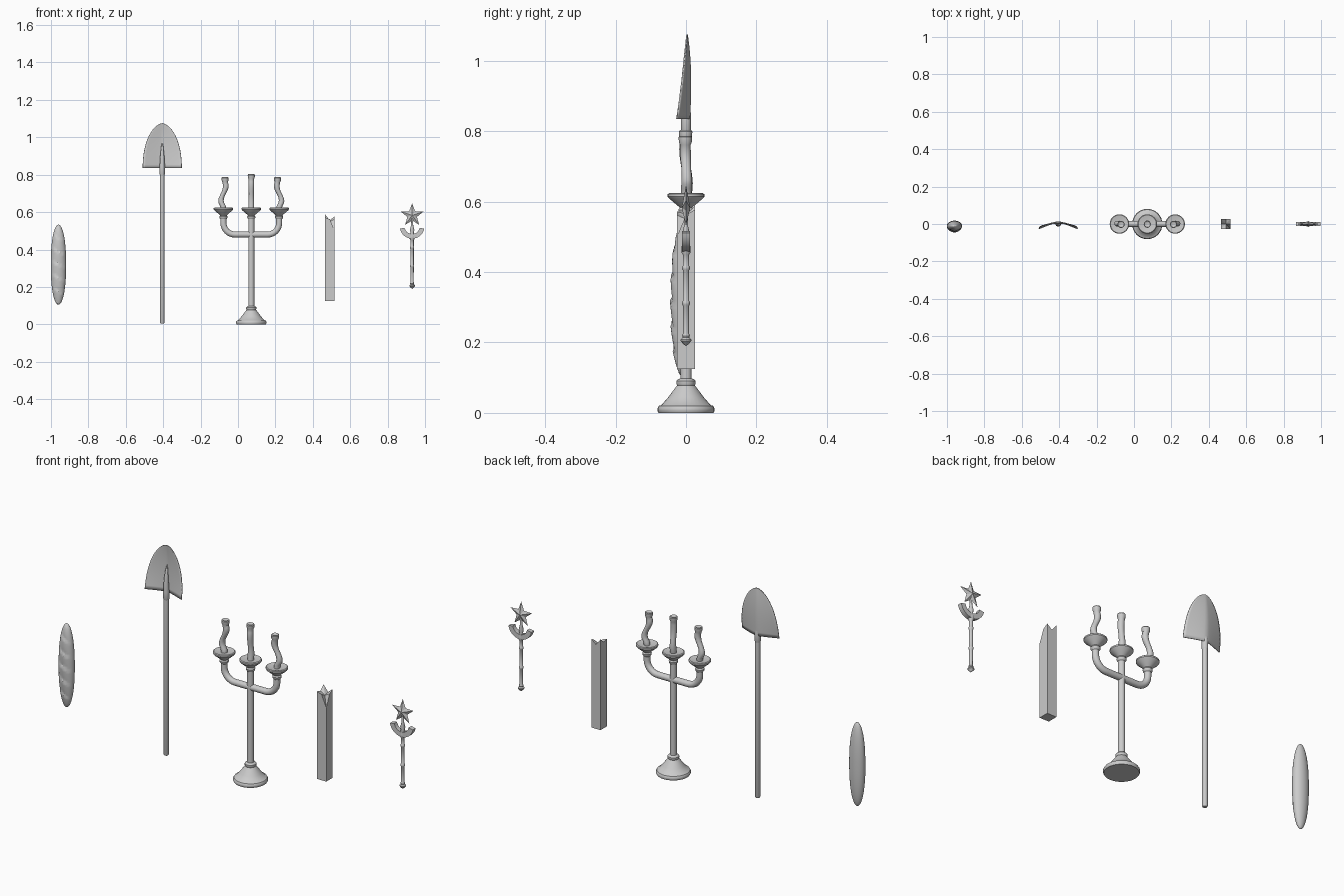
import bpy, bmesh
from math import sin, cos, pi
from mathutils import Vector

if "Cube" in bpy.data.objects:
    bpy.data.objects.remove(bpy.data.objects["Cube"])


def make(name, verts, faces, smooth=True):
    me = bpy.data.meshes.new(name)
    me.from_pydata([tuple(v) for v in verts], [], faces)
    bm = bmesh.new()
    bm.from_mesh(me)
    bmesh.ops.recalc_face_normals(bm, faces=bm.faces)
    bm.to_mesh(me)
    bm.free()
    ob = bpy.data.objects.new(name, me)
    bpy.context.collection.objects.link(ob)
    if smooth:
        bpy.ops.object.select_all(action='DESELECT')
        bpy.context.view_layer.objects.active = ob
        ob.select_set(True)
        bpy.ops.object.shade_smooth_by_angle(angle=0.6)
    return ob


def skin(name, rings, smooth=True):
    """Join equal rings of points into a capped tube."""
    n = len(rings[0])
    verts = [p for r in rings for p in r]
    faces = [(k*n+i, k*n+(i+1) % n, (k+1)*n+(i+1) % n, (k+1)*n+i)
             for k in range(len(rings)-1) for i in range(n)]
    faces += [tuple(range(n)), tuple(range((len(rings)-1)*n, len(rings)*n))]
    return make(name, verts, faces, smooth)


def lathe(name, x, profile, n=24):
    """Profile of (radius, z) or (radius, z, dx, dy) around a vertical axis."""
    rings = []
    for p in profile:
        r, z, dx, dy = (*p, 0, 0)[:4]
        rings.append([(x+dx+r*cos(2*pi*i/n), dy+r*sin(2*pi*i/n), z) for i in range(n)])
    return skin(name, rings)


def tube(name, path, r, n=16):
    """Round tube along a path in the xz plane."""
    rings = []
    for k, p in enumerate(path):
        t = (path[min(k+1, len(path)-1)] - path[max(k-1, 0)]).normalized()
        s = Vector((-t.z, 0, t.x))
        rings.append([p + s*r*cos(2*pi*i/n) + Vector((0, r*sin(2*pi*i/n), 0)) for i in range(n)])
    return skin(name, rings)


# Bread loaf with diagonal scored ridges on the front
rings = []
for k in range(65):
    t = -cos(pi*k/64)
    s = max(1-abs(t)**2.3, 0.0004)**0.5
    ring = []
    for i in range(32):
        a = 2*pi*i/32
        front = max(0, -sin(a))**1.5
        phase = (t*3.0 + 0.35*cos(a)) % 1.0
        bump = 0.008*front*(phase**0.7 - 0.3)*s
        ring.append((-0.96+0.041*s*cos(a), -0.011+(0.029*s+bump)*sin(a), 0.319+0.214*t))
    rings.append(ring)
skin("bread_loaf", rings)

# Shovel shaft and tapered socket
SX = -0.405
lathe("shovel_shaft", SX, [(0.010, 0.005), (0.0125, 0.01), (0.0125, 0.81)], 16)
lathe("shovel_socket", SX, [(0.0125, 0.80), (0.0145, 0.805), (0.0145, 0.84), (0.011, 0.90, 0, -0.001),
                            (0.006, 0.95, 0, 0.003), (0.001, 0.975, 0, 0.007)], 16)

# Shovel blade: curved sheet with a ridge
U, V = 16, 20
verts, faces = [], []
for j in range(V+1):
    v = sin(pi/2*j/V)
    w = max(0.104*(1-v**2.2)**0.58, 0.001)
    for i in range(U+1):
        u = 2*i/U-1
        c = 0.010+0.003*sin(pi*v)-0.007*v**4
        y = c-(0.036*(1-v)**1.2+0.016*v*(1-v**3))*abs(u)**1.2
        verts.append((SX+u*w, y, 0.835+0.24*v))
for j in range(V):
    for i in range(U):
        a = j*(U+1)+i
        faces.append((a, a+1, a+U+2, a+U+1))
blade = make("shovel_blade", verts, faces)
solid = blade.modifiers.new("thickness", 'SOLIDIFY')
solid.thickness = 0.004
solid.offset = 0

# Candelabra base, stem and arms
CX, ARM = 0.071, 0.149
lathe("candelabra_stem", CX, [
    (0.078, 0), (0.081, 0.006), (0.081, 0.013), (0.077, 0.02), (0.070, 0.022), (0.050, 0.045),
    (0.033, 0.068), (0.025, 0.078), (0.027, 0.082), (0.027, 0.091), (0.022, 0.096),
    (0.016, 0.098), (0.016, 0.58)], 32)
path = [Vector((CX+ARM, 0, 0.58))]
B = 0.062
path += [Vector((CX+ARM-B+B*cos(a), 0, 0.48+B-B*sin(a))) for a in [pi/2*k/8 for k in range(9)]]
path += [Vector((2*CX-p.x, 0, p.z)) for p in reversed(path)]
tube("candelabra_arms", path, 0.016)

# Cups and softened candles
for side, label in ((-1, "left"), (0, "middle"), (1, "right")):
    x = CX+side*ARM
    lathe("cup_"+label, x, [
        (0.016, 0.562), (0.021, 0.568), (0.022, 0.576), (0.018, 0.583), (0.022, 0.587),
        (0.048, 0.609), (0.052, 0.614), (0.052, 0.621), (0.048, 0.624), (0.018, 0.618)], 32)
    top = 0.787 if side else 0.803
    prof = []
    for k in range(13):
        t = k/12
        bend = side*0.013*sin(2*pi*(t**0.9-0.12)) * (-1 if t < 0.12 else 1) * min(1, t*4)
        prof.append((0.0145+0.001*sin(9*t), 0.612+(top-0.026-0.612)*t, bend,
                     0.004*sin(6*t) if side == 0 else 0.002*sin(5*t)))
    dx, dy = prof[-1][2:]
    prof += [(0.0185, top-0.017, dx, dy), (0.019, top-0.004, dx, dy), (0.016, top, dx, dy),
             (0.009, top-0.004, dx, dy)]
    lathe("candle_"+label, x, prof, 20)

# Broken wooden post: 3x3 jagged top
heights = [0.572, 0.562, 0.50,
           0.565, 0.55, 0.562,
           0.588, 0.556, 0.578]
bm = bmesh.new()
g = 0.026
pos = [(0.491+g*(i % 3-1), g*(i//3-1)) for i in range(9)]
tv = [bm.verts.new((x, y, z)) for (x, y), z in zip(pos, heights)]
bv = [bm.verts.new((x, y, 0.125)) for x, y in pos]
for a in (0, 1, 3, 4):
    for vs in (tv, bv):
        q = [vs[a], vs[a+1], vs[a+4], vs[a+3]]
        d = 1 if a in (1,) or a == 3 else 0
        bm.faces.new((q[d], q[d+1], q[d+2]))
        bm.faces.new((q[d+2], q[(d+3) % 4], q[d]))
loop = [0, 1, 2, 5, 8, 7, 6, 3]
for a, b in zip(loop, loop[1:]+loop[:1]):
    bm.faces.new((tv[a], tv[b], bv[b], bv[a]))
bmesh.ops.recalc_face_normals(bm, faces=bm.faces)
me = bpy.data.meshes.new("broken_post")
bm.to_mesh(me)
bm.free()
bpy.context.collection.objects.link(bpy.data.objects.new("broken_post", me))

# Wand handle
WX = 0.931
lathe("wand_shaft", WX, [
    (0.001, 0.19), (0.008, 0.196), (0.015, 0.204), (0.015, 0.209), (0.009, 0.214), (0.011, 0.219),
    (0.008, 0.228), (0.009, 0.305), (0.011, 0.308), (0.011, 0.315), (0.009, 0.318),
    (0.009, 0.405), (0.011, 0.408), (0.011, 0.415), (0.009, 0.418), (0.009, 0.45),
    (0.013, 0.456), (0.013, 0.47), (0.009, 0.49), (0.012, 0.505), (0.006, 0.53), (0.005, 0.58)], 12)

# Crescent under the star
rings = []
for k in range(17):
    a = pi*(1.06+0.88*k/16)
    rings.append([(WX+r*cos(a), y, 0.524+r*sin(a))
                  for r, y in ((0.066, -0.011), (0.066, 0.011), (0.041, 0.011), (0.041, -0.011))])
skin("wand_crescent", rings)

# Five-pointed faceted star
verts = [(WX, -0.012, 0.583), (WX, 0.012, 0.583)]
for i in range(10):
    r = 0.027 if i % 2 else 0.064
    verts.append((WX+r*sin(pi*i/5), 0, 0.583+r*cos(pi*i/5)))
faces = [(c, 2+i, 2+(i+1) % 10) for c in (0, 1) for i in range(10)]
make("wand_star", verts, faces, False)
